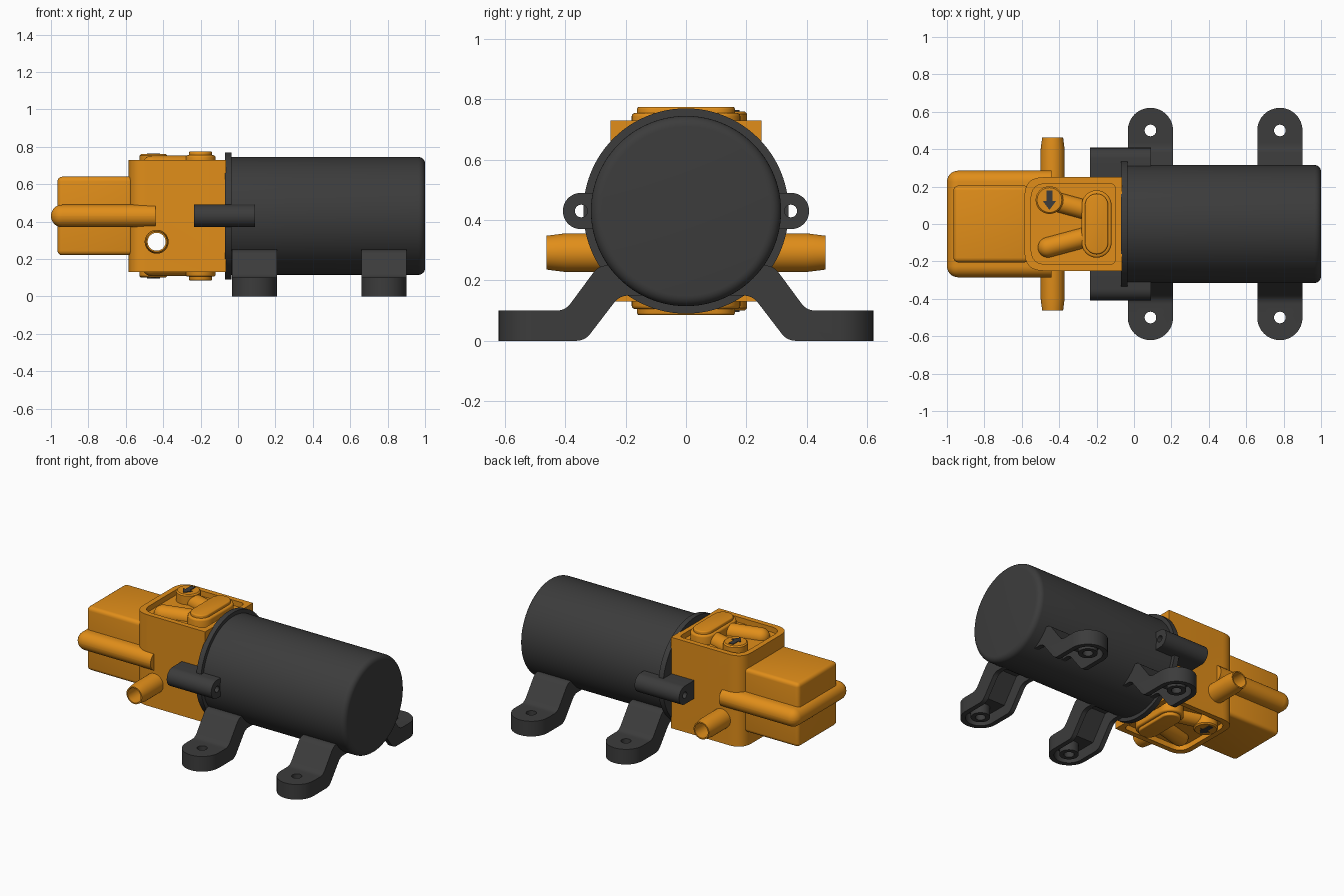
import bpy, bmesh
from math import sin, cos, pi, atan2, hypot
from mathutils import Matrix, Vector

if "Cube" in bpy.data.objects:
    bpy.data.objects.remove(bpy.data.objects["Cube"])

def material(name, col):
    m = bpy.data.materials.new(name)
    m.diffuse_color = (*col, 1)
    m.use_nodes = True
    m.node_tree.nodes["Principled BSDF"].inputs["Base Color"].default_value = m.diffuse_color
    return m

ORANGE = material("orange_plastic", (0.75, 0.27, 0.01))
DARK = material("dark_plastic", (0.045, 0.045, 0.045))
CZ = 0.43                                    # height of the motor axis

def finish(name, bm, mat):
    bmesh.ops.remove_doubles(bm, verts=bm.verts, dist=1e-5)
    bmesh.ops.recalc_face_normals(bm, faces=bm.faces)
    me = bpy.data.meshes.new(name)
    bm.to_mesh(me)
    bm.free()
    me.materials.append(mat)
    ob = bpy.data.objects.new(name, me)
    bpy.context.collection.objects.link(ob)
    return ob

def prism(name, pts, lo, hi, axis, mat, bevel=0, keep=lambda e: True, seg=4):
    """Extrude a 2D outline along an axis, optionally rounding chosen edges."""
    place = {'x': lambda u, v, w: (w, u, v), 'y': lambda u, v, w: (u, w, v),
             'z': lambda u, v, w: (u, v, w)}[axis]
    bm = bmesh.new()
    a, b = [[bm.verts.new(place(u, v, w)) for u, v in pts] for w in (lo, hi)]
    bm.faces.new(a)
    bm.faces.new(b)
    n = len(pts)
    for i in range(n):
        j = (i + 1) % n
        bm.faces.new((a[i], a[j], b[j], b[i]))
    if bevel:
        bmesh.ops.recalc_face_normals(bm, faces=bm.faces)
        bmesh.ops.bevel(bm, geom=[e for e in bm.edges if keep(e)], offset=bevel,
                        segments=seg, profile=0.5, affect='EDGES', clamp_overlap=True)
    return finish(name, bm, mat)

def lathe(name, prof, matrix, mat, closed=False, n=64):
    """Revolve (radius, height) points about local z."""
    bm = bmesh.new()
    rings = [[bm.verts.new((r * cos(2 * pi * k / n), r * sin(2 * pi * k / n), h))
              for k in range(n)] for r, h in prof]
    for i in range(len(rings) - (not closed)):
        a, b = rings[i], rings[(i + 1) % len(rings)]
        for k in range(n):
            j = (k + 1) % n
            bm.faces.new((a[k], a[j], b[j], b[k]))
    bm.transform(matrix)
    return finish(name, bm, mat)

def rod(name, r, lo, hi, matrix, mat, n=48):
    return lathe(name, [(0, lo), (r, lo), (r, hi), (0, hi)], matrix, mat, n=n)

def fillet(corners, n=6):
    """Outline from (u, v[, radius]) corners with rounded turns."""
    out = []
    for i, c in enumerate(corners):
        p = Vector(c[:2])
        if len(c) == 2:
            out.append(p)
            continue
        d0 = (Vector(corners[i - 1][:2]) - p).normalized()
        d1 = (Vector(corners[(i + 1) % len(corners)][:2]) - p).normalized()
        t = c[2]
        for k in range(n + 1):
            s = k / n
            out.append(p + d0 * t * (1 - s) ** 2 + d1 * t * s ** 2)
    return [tuple(p) for p in out]

def capsule(p, q, r, n=16):
    """Stadium outline around the segment p-q."""
    a = atan2(q[1] - p[1], q[0] - p[0])
    return [(c[0] + r * cos(a + s + pi * k / n), c[1] + r * sin(a + s + pi * k / n))
            for c, s in ((q, -pi / 2), (p, pi / 2)) for k in range(n + 1)]

def boolean(ob, tool, op='DIFFERENCE'):
    m = ob.modifiers.new("cut", 'BOOLEAN')
    m.object, m.operation, m.solver = tool, op, 'EXACT'
    dg = bpy.context.evaluated_depsgraph_get()
    me = bpy.data.meshes.new_from_object(ob.evaluated_get(dg))
    ob.modifiers.clear()
    ob.data = me
    bpy.data.objects.remove(tool)

def mirror(ob, axis, centre=(0, 0, 0)):
    c = Vector(centre)
    ob.data.transform(Matrix.Translation(-c))
    ob.location = c
    m = ob.modifiers.new("mirror", 'MIRROR')
    m.use_axis = [axis == a for a in 'xyz']
    m.use_mirror_merge = False

def rect(x0, x1, y0, y1):
    return [(x0, y0), (x1, y0), (x1, y1), (x0, y1)]

def at(x=0, y=0, z=0, axis='z'):
    rot = {'x': Matrix.Rotation(pi / 2, 4, 'Y'), 'y': Matrix.Rotation(-pi / 2, 4, 'X'),
           'z': Matrix.Identity(4)}[axis]
    return Matrix.Translation((x, y, z)) @ rot

# Motor can with rounded end, and mounting flange
edge = [(0.28 + 0.035 * cos(k * pi / 12), 0.965 + 0.035 * sin(k * pi / 12)) for k in range(7)]
lathe("motor_can", [(0, -0.05), (0.315, -0.05)] + edge + [(0, 1.0)], at(z=CZ, axis='x'), DARK, n=96)
rod("motor_flange", 0.34, -0.07, -0.035, at(z=CZ, axis='x'), DARK, n=96)

# Side screw lugs
lug = [(0.24, CZ - 0.06)] + [(0.348 + 0.06 * cos(a), CZ + 0.06 * sin(a))
       for a in [-pi / 2 + pi * k / 20 for k in range(21)]] + [(0.24, CZ + 0.06)]
lug = prism("screw_lugs", lug, -0.235, 0.09, 'x', DARK)
boolean(lug, rod("tool", 0.021, -0.4, 0.3, at(y=0.347, z=CZ, axis='x'), DARK, n=24))
mirror(lug, 'y')

# Feet: hollow underneath, with a screw boss
FX = 0.088
foot = prism("feet", fillet([(0.14, 0.15), (0.22, 0.15, 0.03), (0.335, 0, 0.03), (0.63, 0),
             (0.63, 0.10), (0.40, 0.10, 0.03), (0.289, 0.25, 0.03), (0.14, 0.25)]),
             FX - 0.122, FX + 0.122, 'x', DARK)
boolean(foot, prism("tool", capsule((FX, 0), (FX, 0.5), 0.121), -0.1, 0.4, 'z', DARK), 'INTERSECT')
hollow = prism("hollow", [(0.1, 0.05), (0.3, -0.1), (0.7, -0.1), (0.7, 0.07), (0.385, 0.07),
               (0.272, 0.22), (0.1, 0.22)], FX - 0.1, FX + 0.1, 'x', DARK)
boolean(hollow, prism("tool", capsule((FX, 0), (FX, 0.5), 0.09), -0.2, 0.4, 'z', DARK), 'INTERSECT')
boolean(foot, hollow)
boolean(foot, rod("tool", 0.04, -0.1, 0.2, at(FX, 0.5), DARK))
boss = lathe("foot_bosses", [(0.031, 0.005), (0.058, 0.005), (0.058, 0.08), (0.041, 0.1),
             (0.031, 0.1)], at(FX, 0.5), DARK, True, 40)
for ob in (foot, boss):
    mirror(ob, 'y')
    arr = ob.modifiers.new("second_pair", 'ARRAY')
    arr.use_relative_offset, arr.use_constant_offset = False, True
    arr.constant_offset_displace = (0.692, 0, 0)

# Pump head block with recessed top and bottom, and a bore for the ports
head = prism("pump_head", fillet([(-0.585, -0.25, 0.1), (-0.065, -0.25), (-0.065, 0.25),
             (-0.585, 0.25, 0.1)], 10), 0.13, 0.73, 'z', ORANGE)
pocket = fillet([(-0.55, -0.215, 0.08), (-0.1, -0.215, 0.03), (-0.1, 0.215, 0.03),
                 (-0.55, 0.215, 0.08)], 10)
for lo, hi in ((0.695, 0.9), (0, 0.165)):
    boolean(head, prism("tool", pocket, lo, hi, 'z', ORANGE))
PX, PZ = -0.435, 0.292
boolean(head, rod("tool", 0.058, -0.5, 0.5, at(PX, 0, PZ, 'y'), ORANGE))

# Inlet and outlet tube, open right through
lathe("hose_ports", [(0.048, -0.462), (0.056, -0.462), (0.064, -0.40), (0.064, 0.40),
      (0.056, 0.462), (0.048, 0.462)], at(PX, 0, PZ, 'y'), ORANGE, True, 48)

# Valve cover details, repeated on the underside
def flat_edges(z):
    return lambda e: all(abs(v.co.z - z) < 1e-4 for v in e.verts)

def channel(name, p, q, r, z):
    d = hypot(q[0] - p[0], q[1] - p[1])
    arc = [(r * sin(k * pi / 16), -r * cos(k * pi / 16)) for k in range(9)]
    prof = arc + [(a, d - b) for a, b in reversed(arc)]
    m = Matrix.Translation((*p, z)) @ Matrix.Rotation(atan2(q[1] - p[1], q[0] - p[0]), 4, 'Z')
    return lathe(name, prof, m @ Matrix.Rotation(pi / 2, 4, 'Y'), ORANGE, n=32)

arrow = [(-0.468, 0.178), (-0.468, 0.122), (-0.487, 0.122), (-0.452, 0.075), (-0.417, 0.122),
         (-0.436, 0.122), (-0.436, 0.178)]
cover = [
    prism("valve_cap_base", capsule((-0.2, -0.1), (-0.2, 0.1), 0.08), 0.68, 0.755, 'z', ORANGE,
          0.012, flat_edges(0.755), 3),
    prism("valve_cap_top", capsule((-0.2, -0.1), (-0.2, 0.1), 0.062), 0.74, 0.775, 'z', ORANGE,
          0.008, flat_edges(0.775), 3),
    lathe("arrow_disc", [(0, 0.68), (0.074, 0.68), (0.074, 0.752), (0.066, 0.76), (0, 0.76)],
          at(-0.452, 0.128), ORANGE, n=40),
    channel("channel_back", (-0.45, 0.128), (-0.2, 0.06), 0.052, 0.698),
    channel("channel_front", (-0.46, -0.125), (-0.2, -0.055), 0.054, 0.698),
    prism("flow_arrow", arrow, 0.75, 0.764, 'z', DARK),
]
for ob in cover:
    mirror(ob, 'z', (0, 0, CZ))

# Pressure switch housing with its rounded seam band
prism("switch_housing", rect(-0.965, -0.56, -0.205, 0.205), 0.22, 0.64, 'z', ORANGE, 0.025)
prism("switch_band", rect(-1.0, -0.44, -0.285, 0.285), CZ - 0.06, CZ + 0.06, 'z', ORANGE, 0.0595,
      lambda e: not all(v.co.x > -0.45 for v in e.verts), 8)

# Smooth shading with crisp edges
bpy.ops.object.select_all(action='DESELECT')
for ob in bpy.context.scene.objects:
    ob.select_set(True)
    bpy.context.view_layer.objects.active = ob
bpy.ops.object.shade_smooth_by_angle(angle=0.6)
